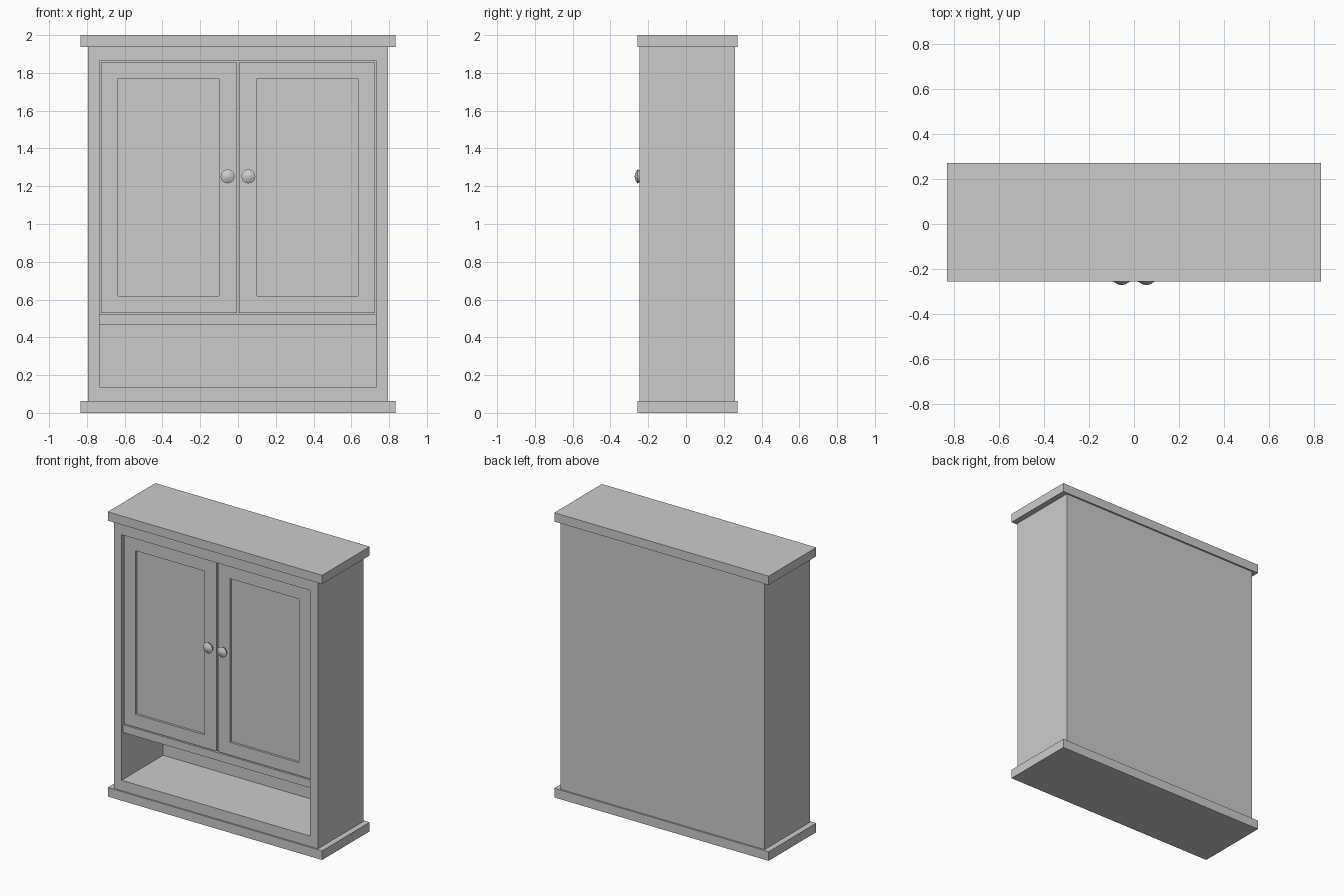
import bpy
import bmesh
import math

if "Cube" in bpy.data.objects:
    bpy.data.objects.remove(bpy.data.objects["Cube"])


def finish(bm, name):
    bmesh.ops.recalc_face_normals(bm, faces=bm.faces)
    mesh = bpy.data.meshes.new(name)
    bm.to_mesh(mesh)
    bm.free()
    obj = bpy.data.objects.new(name, mesh)
    bpy.context.collection.objects.link(obj)
    return obj


def add_box(bm, x, y, z):
    """Box from (min, max) ranges."""
    verts = bmesh.ops.create_cube(bm, size=1)["verts"]
    for v in verts:
        v.co = [r[0] if c < 0 else r[1] for c, r in zip(v.co, (x, y, z))]


def box(name, x, y, z):
    bm = bmesh.new()
    add_box(bm, x, y, z)
    return finish(bm, name)


def recessed_box(name, x, y, z, open_x, open_z, depth):
    """Box whose front (-y) face has a rectangular pocket of the given depth."""
    bm = bmesh.new()
    add_box(bm, x, y, z)
    bmesh.ops.recalc_face_normals(bm, faces=bm.faces)
    front = min(bm.faces, key=lambda f: f.calc_center_median().y)
    cx, cz = sum(x) / 2, sum(z) / 2
    # inset the rim, then push the middle straight back
    bmesh.ops.inset_region(bm, faces=[front], thickness=0.02)
    for v in front.verts:
        v.co.x = open_x[0] if v.co.x < cx else open_x[1]
        v.co.z = open_z[0] if v.co.z < cz else open_z[1]
    bmesh.ops.inset_region(bm, faces=[front], thickness=0)
    for v in front.verts:
        v.co.y += depth
    return finish(bm, name)


def knob(name, x, z, profile, sides=16):
    """Turned knob: (radius, y) profile spun about the y axis."""
    bm = bmesh.new()
    verts = [bm.verts.new((x + r, y, z)) for r, y in profile]
    edges = [bm.edges.new(pair) for pair in zip(verts, verts[1:])]
    bmesh.ops.spin(bm, geom=verts + edges, cent=(x, 0, z), axis=(0, 1, 0),
                   angle=math.tau, steps=sides, use_duplicate=False)
    bmesh.ops.remove_doubles(bm, verts=bm.verts, dist=0.0005)
    obj = finish(bm, name)
    bpy.ops.object.select_all(action="DESELECT")
    obj.select_set(True)
    bpy.context.view_layer.objects.active = obj
    bpy.ops.object.shade_smooth_by_angle(angle=math.radians(30))


# Overhanging top and base boards
for name, z in (("top_board", (1.938, 2.0)), ("base_board", (0.0, 0.064))):
    box(name, (-0.833, 0.833), (-0.256, 0.272), z)

# Hollow carcass, open at the front
recessed_box("carcass", (-0.793, 0.793), (-0.245, 0.26), (0.064, 1.938),
             (-0.733, 0.733), (0.137, 1.862), 0.46)

# Shelf between the doors and the open compartment
box("shelf", (-0.733, 0.733), (-0.23, 0.215), (0.467, 0.522))

# Mirrored pair of panelled doors with knobs
knob_profile = [(0, -0.272), (0.014, -0.27), (0.037, -0.257),
                (0.033, -0.246), (0.016, -0.238), (0.014, -0.225)]
for side, s in (("left", -1), ("right", 1)):
    outer = sorted((s * 0.006, s * 0.725))
    panel = sorted((s * 0.1, s * 0.635))
    recessed_box(side + "_door", outer, (-0.23, -0.19), (0.53, 1.854),
                 panel, (0.62, 1.77), 0.016)
    knob(side + "_knob", s * 0.055, 1.252, knob_profile)
